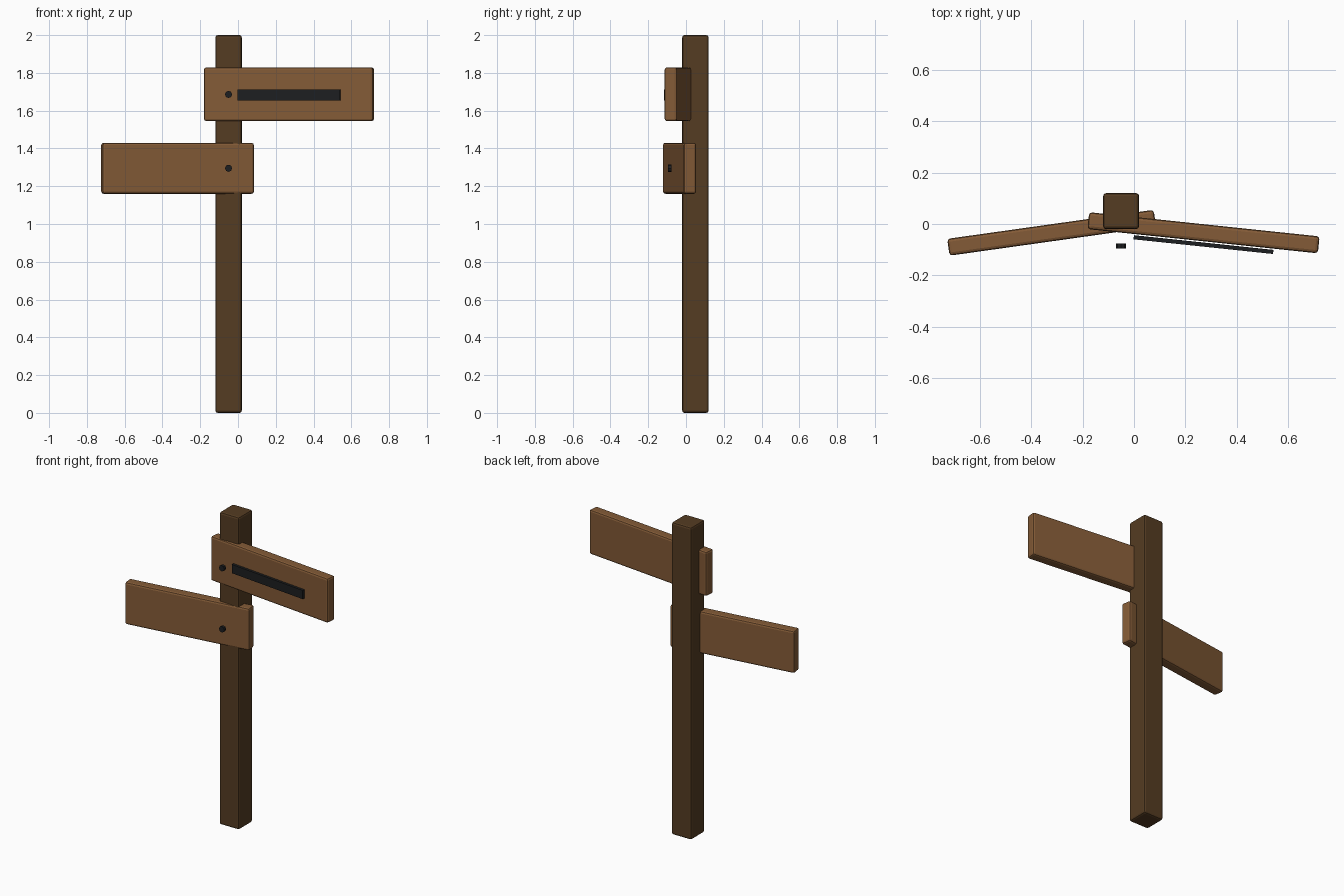
import bpy
import math

cube = bpy.data.objects.get("Cube")
if cube:
    bpy.data.objects.remove(cube, do_unlink=True)


def material(name, rgb):
    mat = bpy.data.materials.new(name)
    mat.use_nodes = True
    mat.diffuse_color = (*rgb, 1)
    bsdf = mat.node_tree.nodes["Principled BSDF"]
    bsdf.inputs["Base Color"].default_value = (*rgb, 1)
    bsdf.inputs["Roughness"].default_value = 0.8
    return mat


dark_wood = material("dark wood", (0.09, 0.045, 0.016))
light_wood = material("light wood", (0.23, 0.105, 0.038))
black_iron = material("black iron", (0.012, 0.013, 0.015))


def finish(name, mat, bevel):
    obj = bpy.context.object
    obj.name = name
    obj.data.materials.append(mat)
    if bevel:
        mod = obj.modifiers.new("soft edges", 'BEVEL')
        mod.width = bevel
        mod.segments = 2
    return obj


def block(name, mat, size, centre, turn=0, bevel=0):
    """Box of the given size, turned about the vertical axis in degrees."""
    bpy.ops.mesh.primitive_cube_add(size=1, location=centre)
    obj = bpy.context.object
    obj.scale = size
    bpy.ops.object.transform_apply(location=False, rotation=False, scale=True)
    obj.rotation_euler.z = math.radians(turn)
    return finish(name, mat, bevel)


# Post
block("post", dark_wood, (0.14, 0.14, 2), (-0.05, 0.05, 1), bevel=0.012)

# Sign boards, angled toward the front at their free ends
block("upper_board", light_wood, (0.9, 0.066, 0.285), (0.27, -0.034, 1.687), -6, 0.012)
block("lower_board", light_wood, (0.81, 0.066, 0.27), (-0.32, -0.034, 1.295), 8, 0.012)

# Dark bar on the upper board
block("upper_bar", black_iron, (0.545, 0.016, 0.056), (0.27, -0.08, 1.683), -6)

# Bolt heads
for name, height in (("upper_bolt", 1.686), ("lower_bolt", 1.295)):
    bpy.ops.mesh.primitive_cylinder_add(
        vertices=8, radius=0.019, depth=0.019,
        location=(-0.05, -0.085, height), rotation=(math.pi / 2, 0, 0))
    finish(name, black_iron, 0)
